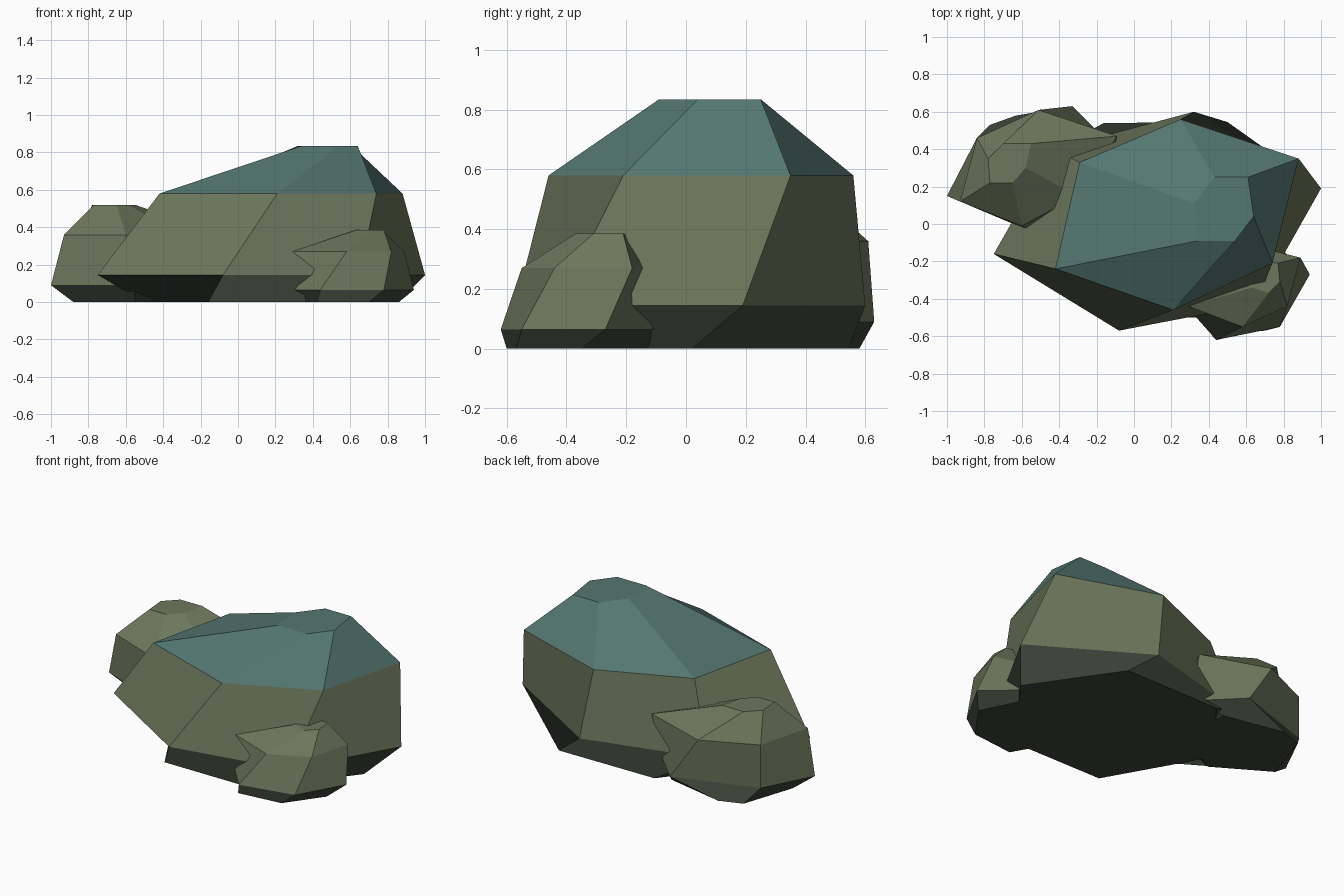
import bpy
import bmesh

default_cube = bpy.data.objects.get("Cube")
if default_cube:
    bpy.data.objects.remove(default_cube, do_unlink=True)


def make_material(name, color):
    material = bpy.data.materials.new(name)
    material.use_nodes = True
    rgba = (*color, 1)
    material.diffuse_color = rgba
    shader = next(n for n in material.node_tree.nodes if n.type == "BSDF_PRINCIPLED")
    shader.inputs["Base Color"].default_value = rgba
    shader.inputs["Roughness"].default_value = 0.9
    return material


stone = make_material("olive stone", (.15, .185, .107))
underside = make_material("dark damp stone", (.046, .06, .042))
cap = make_material("teal cap", (.09, .185, .165))


def make_rock(name, layers, materials):
    """Stack six-sided outlines, bridge them, and colour one material per band."""
    mesh = bpy.data.meshes.new(name)
    for material in materials:
        mesh.materials.append(material)
    bm = bmesh.new()
    rings = [[bm.verts.new((x, y, height)) for x, y in outline]
             for height, outline in layers]

    # Flat bottom and top
    bm.faces.new(reversed(rings[0])).material_index = 0
    bm.faces.new(rings[-1]).material_index = len(materials) - 1

    # Sloping bands between neighbouring outlines
    for band, (lower, upper) in enumerate(zip(rings, rings[1:])):
        for i in range(len(lower)):
            j = (i + 1) % len(lower)
            face = bm.faces.new((lower[i], lower[j], upper[j], upper[i]))
            face.material_index = band
    bmesh.ops.recalc_face_normals(bm, faces=bm.faces[:])
    bm.to_mesh(mesh)
    bm.free()
    rock = bpy.data.objects.new(name, mesh)
    bpy.context.collection.objects.link(rock)
    return rock


# Large boulder with a teal upper slope
boulder_layers = [
    (0, [(-.5, .1), (-.16, -.5), (.45, -.5), (.86, .02), (.5, .545), (-.16, .54)]),
    (.145, [(-.75, -.16), (-.08, -.57), (.65, -.43), (1, .19), (.32, .6), (-.43, .4)]),
    (.58, [(-.42, -.24), (.21, -.46), (.74, -.21), (.88, .35), (.25, .56), (-.29, .33)]),
    (.835, [(.34, -.09), (.54, -.09), (.64, .04), (.61, .25), (.43, .25), (.32, .11)]),
]
make_rock("large_boulder", boulder_layers, [underside, stone, cap])

# Small rock leaning on the front left
front_layers = [
    (0, [(.25, -.3), (.42, -.6), (.7, -.57), (.86, -.35), (.75, -.13), (.4, -.1)]),
    (.065, [(.2, -.35), (.44, -.62), (.78, -.55), (.94, -.27), (.75, -.1), (.35, -.1)]),
    (.27, [(.29, -.44), (.58, -.55), (.82, -.44), (.89, -.18), (.65, -.12), (.35, -.2)]),
    (.385, [(.63, -.34), (.72, -.37), (.78, -.31), (.77, -.21), (.68, -.2), (.62, -.27)]),
]
make_rock("front_rock", front_layers, [underside, stone, stone])

# Medium rock leaning on the back right
back_layers = [
    (0, [(-.88, .2), (-.55, 0), (-.2, .2), (-.25, .5), (-.63, .58), (-.77, .53)]),
    (.09, [(-1, .15), (-.55, -.04), (-.2, .05), (-.1, .4), (-.33, .63), (-.84, .46)]),
    (.36, [(-.93, .12), (-.6, -.01), (-.3, .15), (-.09, .47), (-.51, .61), (-.84, .46)]),
    (.52, [(-.77, .22), (-.65, .22), (-.58, .3), (-.55, .43), (-.7, .43), (-.78, .35)]),
]
make_rock("back_rock", back_layers, [underside, stone, stone])
